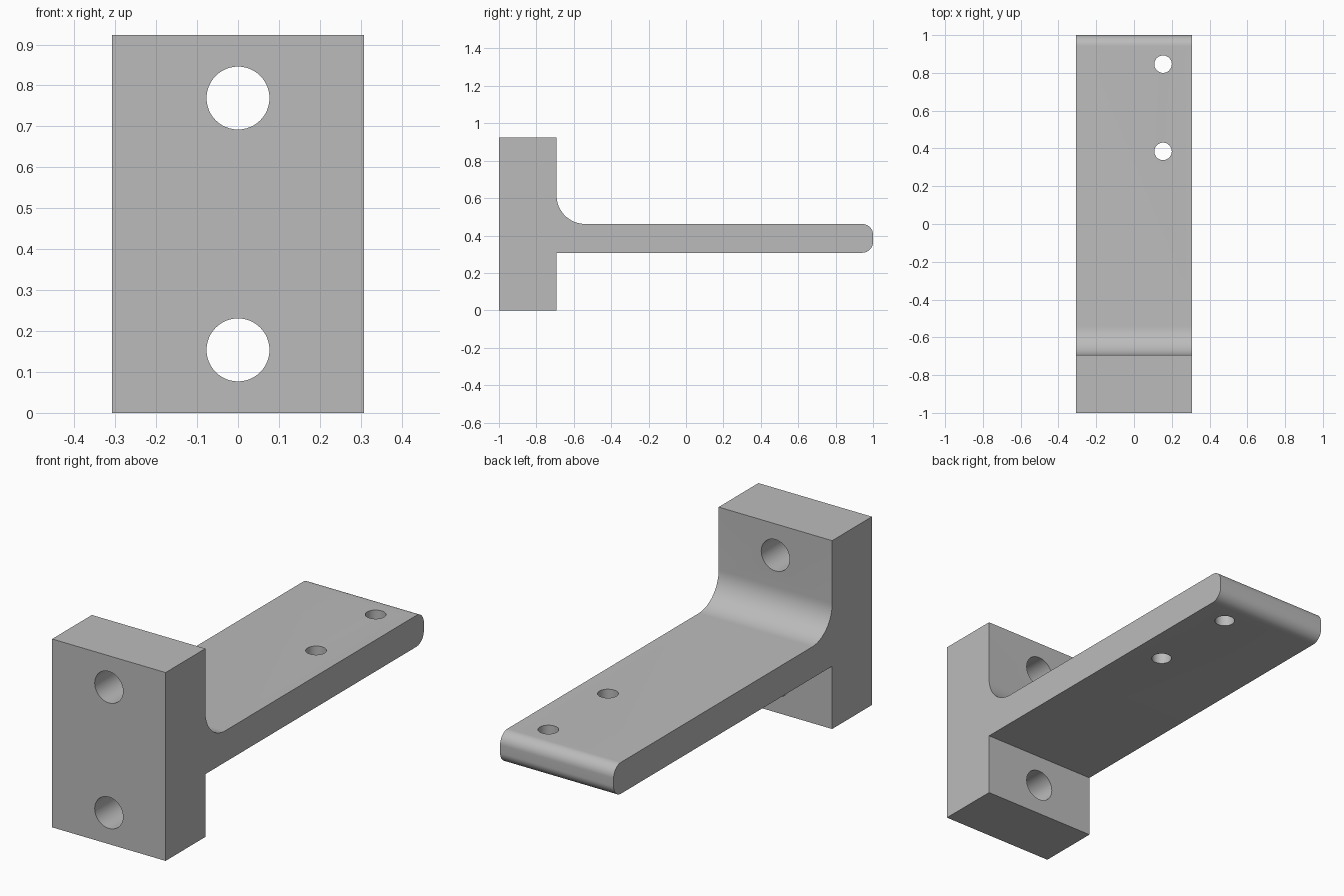
import bpy
import bmesh
from math import cos, sin, pi
from mathutils import Matrix

if "Cube" in bpy.data.objects:
    bpy.data.objects.remove(bpy.data.objects["Cube"], do_unlink=True)

U = 1 / 13                      # design unit
WIDTH = 8 * U
BACK = -1 + 4 * U               # rear of the mounting block
LOW, HIGH = 4 * U, 6 * U        # underside and top of the shelf
FILLET, ROUND = 2 * U, 0.75 * U

grey = bpy.data.materials.new("plain grey")
grey.use_nodes = True
colour = (0.5, 0.5, 0.5, 1)
grey.diffuse_color = colour
grey.node_tree.nodes["Principled BSDF"].inputs["Base Color"].default_value = colour


def arc(y, z, radius, start, end, steps=16):
    angles = [start + (end - start) * i / steps for i in range(steps + 1)]
    return [(y + radius * cos(a), z + radius * sin(a)) for a in angles]


def make_object(name, bm):
    bmesh.ops.recalc_face_normals(bm, faces=bm.faces)
    mesh = bpy.data.meshes.new(name)
    bm.to_mesh(mesh)
    bm.free()
    mesh.materials.append(grey)
    obj = bpy.data.objects.new(name, mesh)
    bpy.context.collection.objects.link(obj)
    return obj


# Side profile: block, rounded shelf tip and concave fillet
profile = [(-1, 0), (BACK, 0), (BACK, LOW)]
profile += arc(1 - ROUND, LOW + ROUND, ROUND, -pi / 2, 0)
profile += arc(1 - ROUND, HIGH - ROUND, ROUND, 0, pi / 2)
profile += arc(BACK + FILLET, HIGH + FILLET, FILLET, -pi / 2, -pi)
profile += [(BACK, 12 * U), (-1, 12 * U)]

bm = bmesh.new()
side = bm.faces.new([bm.verts.new((-WIDTH / 2, y, z)) for y, z in profile])
swept = bmesh.ops.extrude_face_region(bm, geom=[side])["geom"]
bmesh.ops.translate(bm, vec=(WIDTH, 0, 0),
                    verts=[v for v in swept if isinstance(v, bmesh.types.BMVert)])
bracket = make_object("shelf_bracket", bm)


# Bolt holes through the block and screw holes through the shelf
def drill(name, centre, radius, depth, turn):
    bm = bmesh.new()
    bmesh.ops.create_cone(bm, cap_ends=True, segments=48, radius1=radius, radius2=radius,
                          depth=depth,
                          matrix=Matrix.Translation(centre) @ Matrix.Rotation(turn, 4, 'X'))
    cutter = make_object(name, bm)
    cutter.hide_render = True
    cut = bracket.modifiers.new(name, 'BOOLEAN')
    cut.operation = 'DIFFERENCE'
    cut.solver = 'EXACT'
    cut.object = cutter
    return cutter


cutters = []
for label, z in (("lower", 2 * U), ("upper", 10 * U)):
    cutters.append(drill(label + "_bolt_hole", (0, -1 + 2 * U, z), U, 6 * U, pi / 2))
for label, y in (("inner", 5 * U), ("outer", 11 * U)):
    cutters.append(drill(label + "_screw_hole", (2 * U, y, 5 * U), 0.6 * U, 4 * U, 0))

# Apply the cuts, drop the cutters and smooth the curved faces
bpy.ops.object.select_all(action='DESELECT')
bracket.select_set(True)
bpy.context.view_layer.objects.active = bracket
for name in [m.name for m in bracket.modifiers]:
    bpy.ops.object.modifier_apply(modifier=name)
for cutter in cutters:
    bpy.data.objects.remove(cutter, do_unlink=True)
bpy.ops.object.shade_smooth_by_angle(angle=pi / 6)
